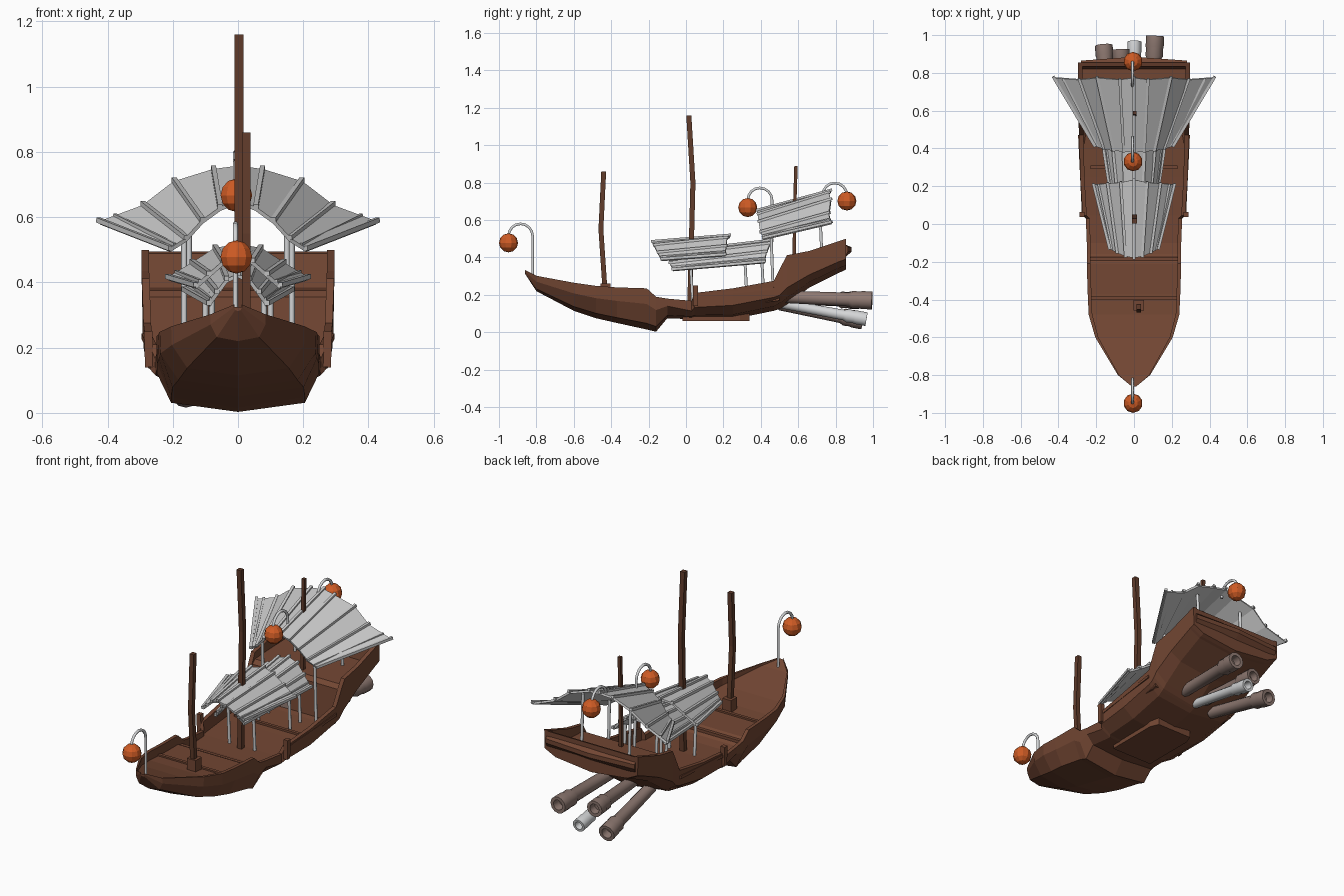
import bpy, bmesh, math
from mathutils import Vector

if "Cube" in bpy.data.objects:
    bpy.data.objects.remove(bpy.data.objects["Cube"])


def material(name, rgb):
    m = bpy.data.materials.new(name)
    m.diffuse_color = (*rgb, 1)
    m.use_nodes = True
    m.node_tree.nodes["Principled BSDF"].inputs["Base Color"].default_value = m.diffuse_color
    return m


WOOD = material("hull brown", (0.17, 0.062, 0.033))
MAST = material("mast brown", (0.12, 0.045, 0.024))
SAIL = material("canopy grey", (0.58, 0.58, 0.58))
METAL = material("pale metal", (0.66, 0.67, 0.68))
TUBE = material("dusty brown", (0.27, 0.19, 0.165))
LAMP = material("lantern orange", (0.62, 0.105, 0.018))


def mesh_object(name, verts, faces, mat):
    me = bpy.data.meshes.new(name)
    me.from_pydata([tuple(v) for v in verts], [], faces)
    bm = bmesh.new()
    bm.from_mesh(me)
    bmesh.ops.recalc_face_normals(bm, faces=bm.faces)
    bm.to_mesh(me)
    bm.free()
    me.materials.append(mat)
    ob = bpy.data.objects.new(name, me)
    bpy.context.collection.objects.link(ob)
    return ob


def loft(name, rings, mat):
    """Skin closed rings of equal length and cap both ends."""
    n = len(rings[0])
    verts = [p for r in rings for p in r]
    faces = [(i * n + j, i * n + (j + 1) % n, (i + 1) * n + (j + 1) % n, (i + 1) * n + j)
             for i in range(len(rings) - 1) for j in range(n)]
    faces += [tuple(range(n)), tuple(range(len(verts) - n, len(verts)))]
    return mesh_object(name, verts, faces, mat)


def beam(name, path, w, mat):
    """Square bar along a path."""
    rings = []
    d = (Vector(path[-1]) - Vector(path[0])).normalized()
    a = d.cross(Vector((1, 0, 0)) if abs(d.z) > 0.7 else Vector((0, 0, 1))).normalized()
    b = d.cross(a)
    for p in path:
        rings.append([Vector(p) + (a * s + b * t) * w / 2
                      for s, t in ((-1, -1), (1, -1), (1, 1), (-1, 1))])
    return loft(name, rings, mat)


def rod(name, pts, r, mat):
    cu = bpy.data.curves.new(name, 'CURVE')
    cu.dimensions = '3D'
    cu.bevel_depth = r
    cu.bevel_resolution = 1
    cu.use_fill_caps = True
    sp = cu.splines.new('POLY')
    sp.points.add(len(pts) - 1)
    for q, p in zip(sp.points, pts):
        q.co = (*p, 1)
    cu.materials.append(mat)
    ob = bpy.data.objects.new(name, cu)
    bpy.context.collection.objects.link(ob)


# Hull stations: y, half width, rail z, deck z, keel z
stations = [
    (-0.86, 0.012, 0.332, 0.325, 0.312),
    (-0.80, 0.085, 0.302, 0.29, 0.22),
    (-0.60, 0.205, 0.265, 0.225, 0.115),
    (-0.48, 0.24, 0.248, 0.20, 0.075),
    (-0.37, 0.245, 0.24, 0.19, 0.05),
    (-0.21, 0.25, 0.235, 0.185, 0.015),
    (-0.16, 0.25, 0.19, 0.15, 0.003),
    (-0.10, 0.25, 0.18, 0.14, 0.075),
    (0.03, 0.255, 0.168, 0.14, 0.07),
    (0.045, 0.272, 0.21, 0.14, 0.07),
    (0.25, 0.285, 0.235, 0.15, 0.07),
    (0.47, 0.29, 0.275, 0.165, 0.115),
    (0.50, 0.292, 0.335, 0.17, 0.125),
    (0.515, 0.293, 0.365, 0.355, 0.13),
    (0.54, 0.295, 0.412, 0.375, 0.145),
    (0.66, 0.296, 0.435, 0.38, 0.24),
    (0.82, 0.296, 0.488, 0.385, 0.32),
    (0.835, 0.296, 0.493, 0.488, 0.325),
    (0.855, 0.296, 0.50, 0.495, 0.335),
]
rings = []
for y, w, zt, zd, zk in stations:
    # Chine height and bottom width follow from the section's position
    chine = 0.62 if y < -0.05 else 0.45 if y < 0.49 else 0.35
    low = 0.82 if -0.4 < y < -0.05 else 0.76
    half = [(w * low, zk + 0.15 * (zt - zk)), (w * 0.99, zk + chine * (zt - zk)),
            (w, zt), (w * 0.92, zt), (w * 0.92, zd)]
    ring = [(0, y, zk)] + [(x, y, z) for x, z in half] + [(0, y, zd)]
    ring += [(-x, y, z) for x, z in reversed(half)]
    rings.append(ring)
loft("hull", rings, WOOD)

# Transom moulding, keel block and deck beams
loft("transom_moulding", [[(x, 0.85, 0.40), (x, y, 0.43), (x, y, 0.455), (x, 0.85, 0.47)]
                          for x, y in ((-0.28, 0.865), (0, 0.885), (0.28, 0.865))], WOOD)
loft("keel_block", [[(-w, y, 0.06), (w, y, 0.06), (w, y, 0.10), (-w, y, 0.10)]
                    for y, w in ((-0.02, 0.13), (0.29, 0.13), (0.34, 0.11))], WOOD)
for y, z in ((-0.39, 0.192), (-0.185, 0.168), (0.3, 0.155)):
    beam("deck_beam", [(-0.23, y, z), (0.23, y, z)], 0.018, WOOD)
for s in (-1, 1):
    # Side fenders at the step in the rail, strakes along the waist
    beam("fender", [(s * 0.272, 0.05, 0.14), (s * 0.275, 0.05, 0.25)], 0.026, WOOD)
    beam("waist_strake", [(s * 0.268, 0.05, 0.195), (s * 0.288, 0.47, 0.235)], 0.016, WOOD)

# Masts, slightly crooked
beam("front_mast", [(0.025, -0.43, 0.18), (0.025, -0.455, 0.55), (0.025, -0.44, 0.86)], 0.026, MAST)
beam("main_mast", [(0.003, 0.02, 0.13), (0.003, 0.037, 0.8), (0.003, 0.015, 1.16)], 0.027, MAST)
beam("rear_mast", [(0.005, 0.578, 0.36), (0.005, 0.582, 0.7), (0.005, 0.588, 0.89)], 0.018, MAST)
beam("front_mast_foot", [(0.025, -0.43, 0.18), (0.025, -0.43, 0.262)], 0.055, WOOD)


def canopy(name, front, back):
    """Fan-shaped sheet with raised ribs, mirrored about the centre line."""
    flip = lambda row: [(-x, y, z) for x, y, z in reversed(row[1:])] + row
    f, b = flip(front), flip(back)
    n = len(f)
    ob = mesh_object(name, f + b, [(i, i + 1, n + i + 1, n + i) for i in range(n - 1)], SAIL)
    mod = ob.modifiers.new("thickness", 'SOLIDIFY')
    mod.thickness = 0.012
    mod.offset = 0
    for p, q in zip(f, b):
        up = Vector((0, 0, 0.008))
        d = (Vector(q) - Vector(p)) * 0.015
        beam(name + "_rib", [Vector(p) + up - d, Vector(q) + up + d], 0.015, SAIL)
    for i, k in ((0, 0.35), (n - 2, 0.65)):
        # Extra rib on the outer panels
        p, q = Vector(f[i]).lerp(f[i + 1], k), Vector(b[i]).lerp(b[i + 1], k)
        up = Vector((0, 0, 0.006))
        beam(name + "_rib", [p + up, q + up], 0.011, SAIL)


canopy("rear_canopy",
       [(0, 0.38, 0.645), (0.055, 0.385, 0.625), (0.11, 0.39, 0.585), (0.16, 0.40, 0.53), (0.21, 0.415, 0.498)],
       [(0, 0.775, 0.752), (0.075, 0.765, 0.742), (0.195, 0.775, 0.705), (0.29, 0.765, 0.632), (0.425, 0.775, 0.582)])
canopy("middle_canopy",
       [(0, -0.10, 0.42), (0.035, -0.095, 0.405), (0.065, -0.085, 0.365), (0.09, -0.07, 0.33)],
       [(0, 0.46, 0.485), (0.06, 0.45, 0.47), (0.115, 0.43, 0.425), (0.165, 0.42, 0.372)])
canopy("front_canopy",
       [(0, -0.18, 0.478), (0.045, -0.17, 0.46), (0.09, -0.15, 0.42), (0.13, -0.13, 0.385)],
       [(0, 0.235, 0.512), (0.07, 0.22, 0.50), (0.14, 0.215, 0.455), (0.215, 0.21, 0.41)])

# Canopy posts
for s in (-1, 1):
    for x, y, z0, z1 in ((0.08, 0.03, 0.13, 0.37), (0.1, 0.32, 0.14, 0.40), (0.1, 0.41, 0.15, 0.41),
                         (0.165, 0.46, 0.16, 0.55), (0.15, 0.72, 0.37, 0.69)):
        rod("canopy_post", [(s * x, y + 0.008, z0), (s * x, y - 0.006, z1)], 0.009, METAL)


# Lanterns on hooked poles
def lantern(y0, z0, y1, z1, top):
    r = abs(y1 - y0) / 2
    mid, spring = (y0 + y1) / 2, top - r
    x = -0.008
    pts = [(x, y0, z0)]
    for i in range(9):
        a = math.pi * i / 8
        pts.append((x, mid + (y0 - mid) * math.cos(a), spring + r * math.sin(a)))
    pts.append((x, y1, z1))
    rod("lantern_pole", pts, 0.008, METAL)
    bm = bmesh.new()
    bmesh.ops.create_uvsphere(bm, u_segments=10, v_segments=6, radius=0.051)
    me = bpy.data.meshes.new("lantern")
    bm.to_mesh(me)
    bm.free()
    me.materials.append(LAMP)
    ob = bpy.data.objects.new("lantern", me)
    ob.location = (-0.005, y1, z1)
    bpy.context.collection.objects.link(ob)


lantern(-0.82, 0.29, -0.949, 0.478, 0.58)
lantern(0.46, 0.62, 0.33, 0.667, 0.772)
lantern(0.73, 0.72, 0.86, 0.702, 0.798)


# Stern tubes with flared, hollow muzzles
def stern_tube(name, start, end, r, mat):
    a, b = Vector(start), Vector(end)
    d = (b - a).normalized()
    u = d.cross(Vector((0, 0, 1))).normalized()
    v = d.cross(u)
    prof = [(0, 0.7), (0.74, 0.78), (0.78, 1), (0.86, 0.95), (0.88, 1.02), (1, 1.02), (1, 0.62), (0.9, 0.58)]
    rings = [[a.lerp(b, t) + (u * math.cos(k * math.pi / 6) + v * math.sin(k * math.pi / 6)) * r * s
              for k in range(12)] for t, s in prof]
    ob = loft(name, rings, mat)
    bpy.ops.object.select_all(action='DESELECT')
    ob.select_set(True)
    bpy.context.view_layer.objects.active = ob
    bpy.ops.object.shade_smooth_by_angle(angle=math.radians(35))


stern_tube("right_tube", (0.09, 0.52, 0.19), (0.112, 0.995, 0.17), 0.047, TUBE)
stern_tube("centre_tube", (-0.05, 0.50, 0.185), (-0.07, 0.925, 0.17), 0.045, TUBE)
stern_tube("left_tube", (-0.13, 0.50, 0.15), (-0.16, 0.945, 0.062), 0.046, TUBE)
stern_tube("pale_tube", (0.0, 0.50, 0.155), (0.002, 0.965, 0.07), 0.036, METAL)
